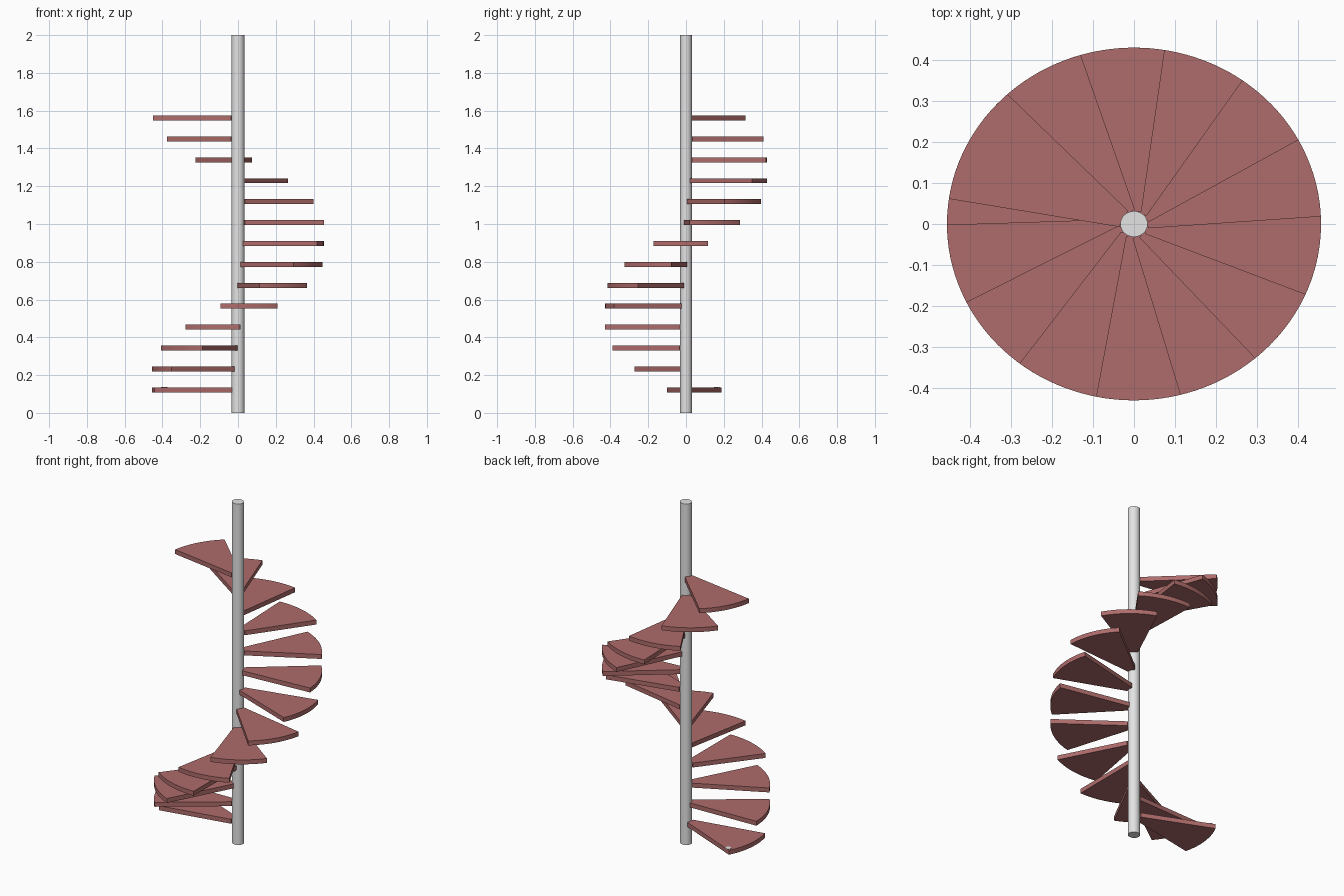
import bpy
import bmesh
from math import cos, sin, radians

if "Cube" in bpy.data.objects:
    bpy.data.objects.remove(bpy.data.objects["Cube"], do_unlink=True)

RX, RY = 0.455, 0.429            # outer radii of the slightly oval stair
STEPS, TURN, FIRST = 14, 26.03, -186.2
HALF_ANGLE = 19.6
BOTTOM, RISE, THICK = 0.109, 0.1107, 0.026


def material(name, rgb):
    mat = bpy.data.materials.new(name)
    mat.use_nodes = True
    color = (*rgb, 1.0)
    mat.diffuse_color = color
    mat.node_tree.nodes["Principled BSDF"].inputs["Base Color"].default_value = color
    return mat


def prism(name, outline, z, height, mat):
    """Extrude a flat outline, given in unit radii, into a solid."""
    bm = bmesh.new()
    base = bm.faces.new([bm.verts.new((x * RX, y * RY, z)) for x, y in outline])
    new = bmesh.ops.extrude_face_region(bm, geom=[base])["geom"]
    top = [v for v in new if isinstance(v, bmesh.types.BMVert)]
    bmesh.ops.translate(bm, verts=top, vec=(0, 0, height))
    bmesh.ops.recalc_face_normals(bm, faces=bm.faces)
    mesh = bpy.data.meshes.new(name)
    bm.to_mesh(mesh)
    bm.free()
    obj = bpy.data.objects.new(name, mesh)
    bpy.context.collection.objects.link(obj)
    mesh.materials.append(mat)
    bpy.ops.object.select_all(action="DESELECT")
    obj.select_set(True)
    bpy.context.view_layer.objects.active = obj
    bpy.ops.object.shade_smooth_by_angle(angle=radians(30))
    return obj


def arc(radius, start, end, count, cx=0, cy=0):
    """Points along an arc, angles in degrees."""
    angles = [radians(start + (end - start) * i / count) for i in range(count + 1)]
    return [(cx + radius * cos(a), cy + radius * sin(a)) for a in angles]


def rotated(points, degrees):
    c, s = cos(radians(degrees)), sin(radians(degrees))
    return [(x * c - y * s, x * s + y * c) for x, y in points]


metal = material("pale grey metal", (0.77, 0.77, 0.77))
wood = material("red brown wood", (0.42, 0.15, 0.145))

# Central pole
prism("pole", arc(0.073, 0, 360, 32)[:-1], 0, 2, metal)

# Wedge treads winding up around the pole
wedge = [(0.064, -0.052)] + arc(1, -HALF_ANGLE, HALF_ANGLE, 14) + [(0.064, 0.052)]
for i in range(STEPS):
    prism(f"tread_{i + 1}", rotated(wedge, FIRST + i * TURN),
          BOTTOM + i * RISE, THICK, wood)

# Small flush cap near the outer corner of the lowest tread
cap = arc(0.036, 0, 360, 16, 0.94 * cos(radians(155.9)), 0.94 * sin(radians(155.9)))[:-1]
prism("tread_cap", cap, BOTTOM + THICK - 0.002, 0.004, metal)
